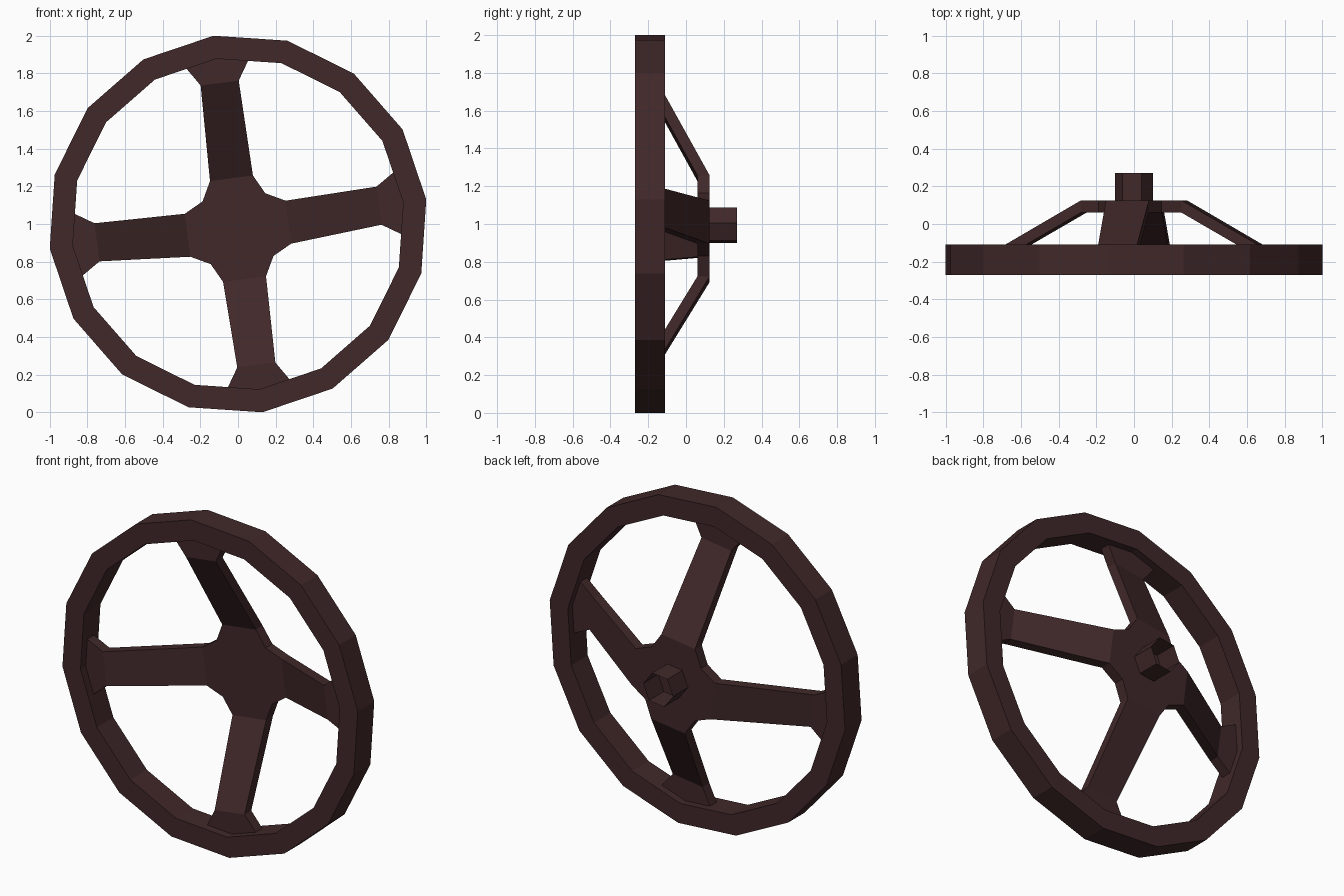
import bpy, bmesh, math

if "Cube" in bpy.data.objects:
    bpy.data.objects.remove(bpy.data.objects["Cube"])

mat = bpy.data.materials.new("dark brown")
mat.diffuse_color = (0.052, 0.021, 0.022, 1)
mat.use_nodes = True
mat.node_tree.nodes["Principled BSDF"].inputs["Base Color"].default_value = mat.diffuse_color
TILT = math.radians(7.4)


def finish(bm, name, recalc=True):
    if recalc:
        bmesh.ops.recalc_face_normals(bm, faces=bm.faces[:])
    me = bpy.data.meshes.new(name)
    bm.to_mesh(me)
    bm.free()
    me.materials.append(mat)
    ob = bpy.data.objects.new(name, me)
    bpy.context.scene.collection.objects.link(ob)
    return ob


def ring(bm, n, r, y, zc=1.0):
    return [bm.verts.new((r * math.cos(TILT + 2 * math.pi * i / n), y,
                          zc + r * math.sin(TILT + 2 * math.pi * i / n))) for i in range(n)]


def bridge(bm, a, b, closed=True):
    n = len(a)
    for i in range(n if closed else n - 1):
        j = (i + 1) % n
        bm.faces.new((a[i], a[j], b[j], b[i]))


# Rim: sixteen-sided ring with a square section
bm = bmesh.new()
loops = [ring(bm, 16, r, y) for r, y in
         ((1.0084, -0.27), (1.0084, -0.11), (0.885, -0.11), (0.885, -0.27))]
for k in range(4):
    bridge(bm, loops[k], loops[(k + 1) % 4])
finish(bm, "wheel_rim")

# Hub plate with four dished spokes, flared where they meet the rim
bm = bmesh.new()


def point(k, u, v, y, drop=0.0):
    a = TILT + k * math.pi / 2
    return bm.verts.new((u * math.cos(a) - v * math.sin(a), y,
                         1 - drop + u * math.sin(a) + v * math.cos(a)))


back, front, roots = [], [], []
for k in range(4):
    # hub outline: two spoke root points and one corner per quarter
    quarter = [(0.27, -0.115), (0.27, 0.115), (0.168, 0.168)]
    b = [point(k, u, v, 0.125, 0.025) for u, v in quarter]
    f = [point(k, u, v, 0.06, 0.025) for u, v in quarter]
    back += b
    front += f
    roots.append([b[0], b[1], f[1], f[0]])
bm.faces.new(back)
bm.faces.new(front)
for i in range(12):
    if i % 3:                      # side walls, left open at the spoke roots
        j = (i + 1) % 12
        bm.faces.new((back[i], back[j], front[j], front[i]))
for k, section in enumerate(roots):
    for u, v in ((0.755, 0.102), (0.90, 0.195)):
        nxt = [point(k, u, -v, -0.155), point(k, u, v, -0.155),
               point(k, u, v, -0.22), point(k, u, -v, -0.22)]
        bridge(bm, section, nxt)
        section = nxt
    bm.faces.new(section)
finish(bm, "hub_and_spokes")

# Open six-sided socket on the back of the hub
bm = bmesh.new()
bridge(bm, ring(bm, 6, 0.102, 0.27, 0.993), ring(bm, 6, 0.102, 0.12, 0.993))
finish(bm, "shaft_socket")
